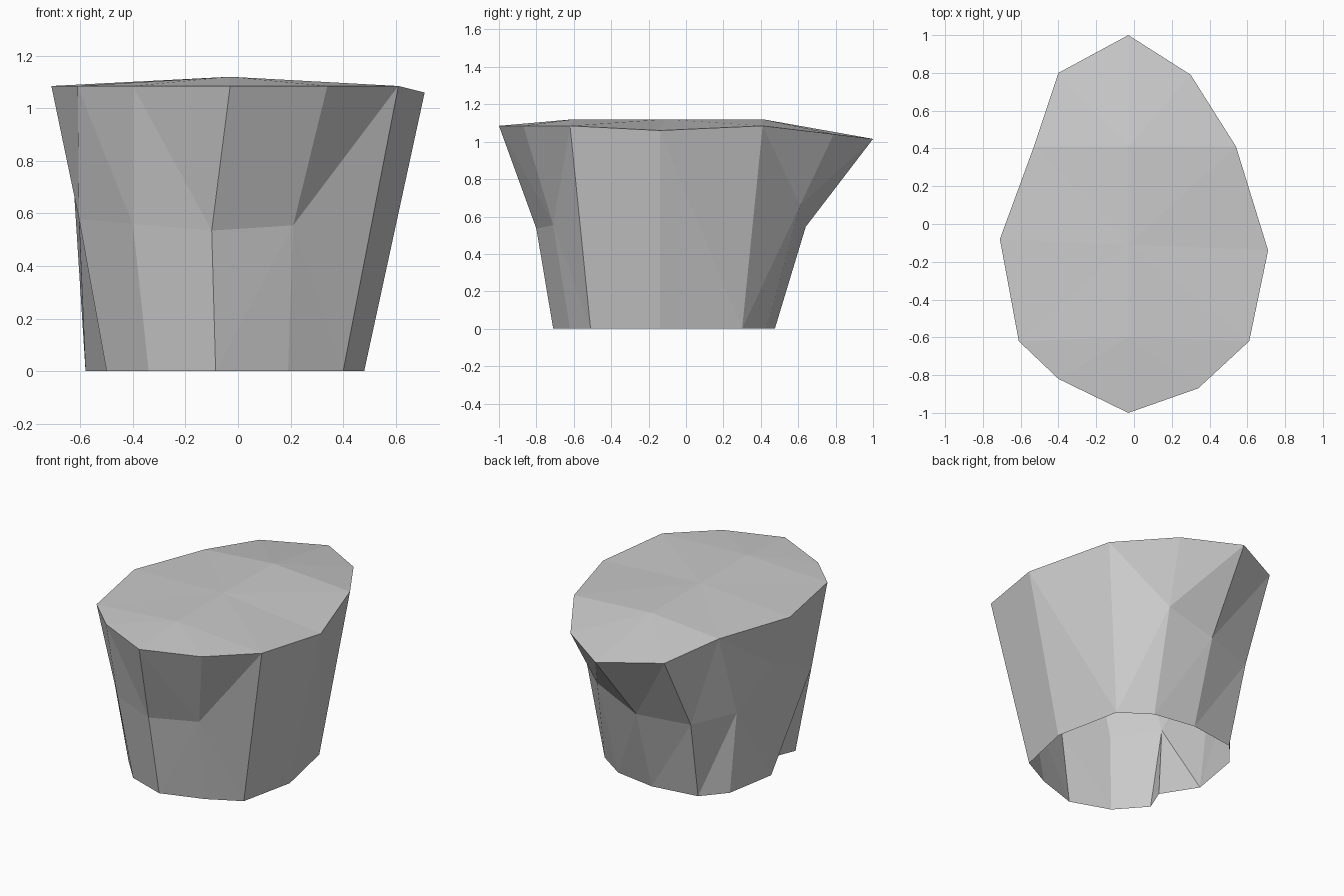
import bpy
import bmesh

# Remove only the default cube
default_cube = bpy.data.objects.get("Cube")
if default_cube:
    bpy.data.objects.remove(default_cube, do_unlink=True)

# Single flat stone colour
stone = bpy.data.materials.new("stone_grey")
stone.use_nodes = True
grey = (0.6, 0.6, 0.6, 1)
stone.diffuse_color = grey
stone.node_tree.nodes["Principled BSDF"].inputs["Base Color"].default_value = grey

# Wall columns, counter-clockwise from the front tip: rim, optional crease, foot
columns = [
    ((-.03, -1, 1.085), (-.1, -.8, .535), (-.085, -.71)),
    ((.34, -.87, 1.085), (.21, -.71, .555), (.19, -.62)),
    ((.61, -.62, 1.085), None, (.4, -.51)),
    ((.71, -.14, 1.06), None, (.48, -.14)),
    ((.54, .41, 1.085), None, (.39, .3)),
    ((.3, .79, 1.04), (.23, .61, .66), (.2, .43)),
    ((-.03, 1, 1.015), (-.08, .64, .545), (-.08, .475)),
    ((-.4, .8, 1.03), (-.42, .55, .53), (-.39, .43)),
    ((-.53, .41, 1.08), (-.55, .25, .53), (-.52, .28)),
    ((-.71, -.08, 1.085), (-.63, -.02, .78), (-.58, -.07)),
    ((-.61, -.62, 1.085), (-.605, -.46, .58), (-.5, -.44)),
    ((-.4, -.82, 1.085), (-.4, -.7, .56), (-.34, -.62)),
]

bm = bmesh.new()
rim, crease, foot = [], [], []
for top, middle, base in columns:
    rim.append(bm.verts.new(top))
    crease.append(bm.verts.new(middle) if middle else None)
    foot.append(bm.verts.new((*base, 0)))


def add_face(*corners):
    """Make a face from the corners that exist."""
    return bm.faces.new([corner for corner in corners if corner])


# Foot corner folded inwards on one side, leaving a notch in the wall
notch_column = 10
notch = bm.verts.new((-.44, -.29, 0))
add_face(notch, foot[notch_column], crease[notch_column])

# Faceted side walls, left open underneath
count = len(columns)
for i in range(count):
    j = (i + 1) % count
    base_j = notch if j == notch_column else foot[j]
    if crease[i] or crease[j]:
        # A column without a crease keeps its straight edge
        add_face(foot[i], base_j, crease[j] or rim[j], crease[i] or rim[i])
        add_face(crease[i] or rim[i], crease[j], rim[j],
                 rim[i] if crease[i] else None) if crease[j] else \
            add_face(crease[i], rim[j], rim[i])
    else:
        add_face(foot[i], base_j, rim[j], rim[i])

# Shallow ridge along the top, joined to the rim
front, centre, back = [bm.verts.new((-.03, y, 1.12)) for y in (-.6, -.11, .41)]
ridge = [front, front, front, centre, back, back,
         back, back, back, centre, front, front]
for i in range(count):
    j = (i + 1) % count
    if ridge[i] == ridge[j]:
        add_face(rim[i], rim[j], ridge[i])
    else:
        add_face(rim[i], rim[j], ridge[j], ridge[i])

# Split the bent facets into flat triangles
bmesh.ops.triangulate(bm, faces=bm.faces[:])
mesh = bpy.data.meshes.new("rock_platform")
bm.to_mesh(mesh)
bm.free()
mesh.materials.append(stone)
rock = bpy.data.objects.new("rock_platform", mesh)
bpy.context.collection.objects.link(rock)
